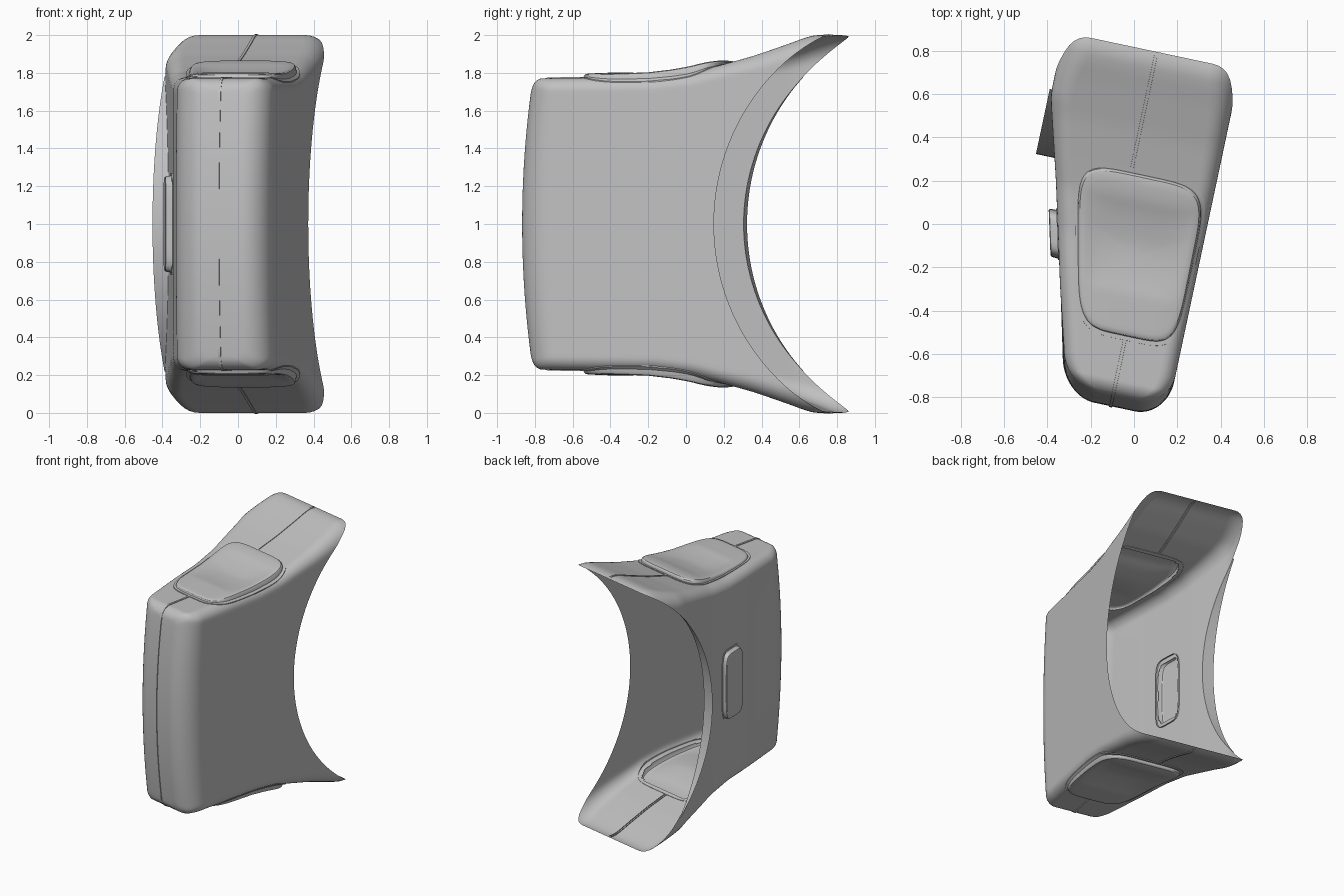
import bpy
import bmesh
from math import cos, sin, pi, sqrt, radians
from mathutils import Matrix, Vector

if "Cube" in bpy.data.objects:
    bpy.data.objects.remove(bpy.data.objects["Cube"])

grey = bpy.data.materials.new("plain grey")
grey.use_nodes = True
COLOUR = (0.53, 0.53, 0.53, 1)
grey.diffuse_color = COLOUR
grey.node_tree.nodes["Principled BSDF"].inputs["Base Color"].default_value = COLOUR

TURN = Matrix.Rotation(radians(-12), 3, 'Z')   # the body axis is turned in plan
FRONT, MIDDLE, RADIUS = -0.79, 0.222, 1.145

# Profiles along the body axis: half height, left wall, edge radius
HEIGHT = [(-0.8, 0.77), (-0.1, 0.78), (0.1, 0.805), (0.25, 0.843), (0.42, 0.89),
          (0.6, 0.952), (0.7, 0.99), (0.76, 1.004), (0.82, 0.99), (0.9, 0.94), (1, 0.94)]
LEFT = [(-0.8, -0.155), (-0.65, -0.19), (-0.36, -0.272), (0.12, -0.394), (0.5, -0.5), (1, -0.505)]
EDGE = [(-0.8, 0.04), (-0.68, 0.07), (0.25, 0.075), (0.6, 0.1), (0.72, 0.13), (1, 0.13)]
KEYTOP = [(-0.6, 0.793), (-0.1, 0.812), (0.06, 0.838), (0.18, 0.864), (0.26, 0.868)]
RIGHT = 0.333


def lerp(table, v):
    for (a, p), (b, q) in zip(table, table[1:]):
        if v <= b:
            return p + (q - p) * max(0, v - a) / (b - a)
    return table[-1][1]


def soft(table, v):
    return sum(lerp(table, v + k * 0.015) for k in range(-2, 3)) / 5


def rounding(v, r):
    d = max(0, r - (v - FRONT))
    return r - sqrt(max(0, r * r - d * d))


def section(v):
    """Centre, half width, half height and edge radius at a station."""
    left = soft(LEFT, v) + rounding(v, 0.15)
    right = RIGHT - rounding(v, 0.15)
    return (left + right) / 2, (right - left) / 2, soft(HEIGHT, v) - rounding(v, 0.065), soft(EDGE, v)


def cut(z):
    return MIDDLE + RADIUS - sqrt(RADIUS ** 2 - min(1.05, abs(z - 1)) ** 2)


def place(u, v, z):
    fade = max(0, min(1, (-0.4 - v) / 0.39))
    v -= 0.055 * (1 - ((z - 1) / 0.75) ** 2) * fade
    return TURN @ Vector((u, v, z))


def finish(name, verts, faces):
    mesh = bpy.data.meshes.new(name)
    mesh.from_pydata(verts, [], faces)
    bm = bmesh.new()
    bm.from_mesh(mesh)
    bmesh.ops.delete(bm, geom=[v for v in bm.verts if not v.link_faces], context='VERTS')
    bmesh.ops.recalc_face_normals(bm, faces=bm.faces)
    bm.to_mesh(mesh)
    bm.free()
    mesh.materials.append(grey)
    obj = bpy.data.objects.new(name, mesh)
    bpy.context.collection.objects.link(obj)
    mesh.shade_smooth()
    mesh.set_sharp_from_angle(angle=radians(32))


# Outline coordinates of the large keys and the small side key
def key_span(v):
    left = -0.16 - 0.175 * (v + 0.53) / 0.77
    return (left + 0.318) / 2, (0.318 - left) / 2


KEY_V, KEY_LEN = -0.143, 0.392
SIDE_V, SIDE_LEN, SIDE_TALL = -0.12, 0.115, 0.27


def in_hole(u, v, z):
    mid, half = key_span(v)
    if abs(z - 1) > section(v)[2] - 0.07:
        return abs((u - mid) / half) ** 5 + abs((v - KEY_V) / KEY_LEN) ** 5 < 0.93 ** 5
    if u < soft(LEFT, v) + 0.02:
        return abs((v - SIDE_V) / SIDE_LEN) ** 5 + abs((z - 1) / SIDE_TALL) ** 5 < 0.88 ** 5
    return False


# Open shell: rounded rectangles swept from the front to the curved cut
half_ring = [((k + 0.5) / 24, -1, 0, -1) for k in range(24)]
half_ring += [(1, -1, sin(k * pi / 16), -cos(k * pi / 16)) for k in range(9)]
lower = len(half_ring)
half_ring += [(1, k / 36, 1, 0) for k in range(-35, 36)]
half_ring += [(a, -b, c, -d) for a, b, c, d in reversed(half_ring[:lower])]
ring = half_ring + [(-a, b, -c, d) for a, b, c, d in reversed(half_ring)]


def ring_point(spec, v):
    a, b, c, d = spec
    mid, w, h, r = section(v)
    return mid + a * (w - r) + c * r, v, 1 + b * (h - r) + d * r


STEPS, N = 130, len(ring)
columns = []
for spec in ring:
    end = 0.5
    for _ in range(25):
        end = 0.5 * end + 0.5 * cut(ring_point(spec, end)[2])
    columns.append([ring_point(spec, FRONT + (end - FRONT) * (i / STEPS) ** 1.5)
                    for i in range(STEPS + 1)])
raw = [columns[j][i] for i in range(STEPS + 1) for j in range(N)]
faces = [(j, j + 1, N - 2 - j, N - 1 - j) for j in range(N // 2 - 1)]
for i in range(STEPS):
    for j in range(N):
        k = (j + 1) % N
        quad = (i * N + j, i * N + k, i * N + N + k, i * N + N + j)
        centre = [sum(raw[q][c] for q in quad) / 4 for c in range(3)]
        if not in_hole(*centre):
            faces.append(quad)
finish("shell", [place(*p) for p in raw], faces)


# Keys: a sunk skirt, a flat collar, a bevelled wall and a shaped top
LAYERS = [(1.0, -0.4), (1.0, 0), (0.95, 0), (0.94, 0.6), (0.92, 0.9), (0.88, 1)]
LAYERS += [(0.88 * (1 - k / 14), 1) for k in range(1, 14)]


def key(name, surface):
    count, power = 96, 2 / 5
    verts, faces = [], []
    for scale, lift in LAYERS:
        for k in range(count):
            c, s = cos(2 * pi * k / count), sin(2 * pi * k / count)
            a = abs(c) ** power * (1 if c > 0 else -1) * scale
            b = abs(s) ** power * (1 if s > 0 else -1) * scale
            verts.append(place(*surface(a, b, lift)))
    for i in range(len(LAYERS) - 1):
        for k in range(count):
            n = (k + 1) % count
            faces.append((i * count + k, i * count + n, (i + 1) * count + n, (i + 1) * count + k))
    faces.append(tuple(range((len(LAYERS) - 1) * count, len(LAYERS) * count)))
    finish(name, verts, faces)


def large_key(sign):
    def surface(a, b, lift):
        v = KEY_V + b * KEY_LEN
        mid, half = key_span(v)
        u = mid + a * half
        c, w, h, r = section(v)
        over = min(r, max(0, abs(u - c) - (w - r)))
        base = h - r + sqrt(r * r - over * over) + 0.005
        # Crowned sides and a shallow finger dish
        dish = 0.02 * max(0, 1 - (a / 0.85) ** 4) * max(0, 1 - ((b - 0.1) / 0.55) ** 2)
        top = soft(KEYTOP, v) - dish - 0.012 * a ** 4
        return u, v, 1 + sign * (base + lift * (top - base))
    return surface


def side_key(a, b, lift):
    v = SIDE_V + a * SIDE_LEN
    return soft(LEFT, v) - 0.004 - 0.036 * lift, v, 1 + b * SIDE_TALL


key("top_key", large_key(1))
key("bottom_key", large_key(-1))
key("side_key", side_key)


# Thin flange along the left edge of the opening
verts = []
for k in range(49):
    z = 0.22 + 1.56 * k / 48
    v = cut(z)
    verts += [place(soft(LEFT, v), v, z), place(-0.51, v, z)]
finish("rim_flange", verts, [(2 * k, 2 * k + 1, 2 * k + 3, 2 * k + 2) for k in range(48)])


# Parting seams: fine flat-topped beads along the surface
BEAD = [(-0.008, -0.006), (-0.007, 0.005), (0.007, 0.005), (0.008, -0.006)]


def seam(name, u, path):
    verts = [place(u + du, v + nv * off, z + nz * off) for v, z, nv, nz in path for du, off in BEAD]
    finish(name, verts, [(4 * k + i, 4 * k + i + 1, 4 * k + i + 5, 4 * k + i + 4)
                         for k in range(len(path) - 1) for i in range(3)])


def skin(v, sign):
    return v, 1 + sign * section(v)[2], 0, sign


top = [skin(-0.52 + (FRONT + 0.52) * sin(k * pi / 48), 1) for k in range(25)]
front = [(FRONT, 1 + 0.7 * (1 - k / 15), -1, 0) for k in range(31)]
seam("front_seam", 0.07, top + front + [(v, 2 - z, nv, -nz) for v, z, nv, nz in reversed(top)])
for name, sign in (("top_back_seam", 1), ("bottom_back_seam", -1)):
    seam(name, -0.063, [skin(0.25 + 0.53 * k / 24, sign) for k in range(25)])
